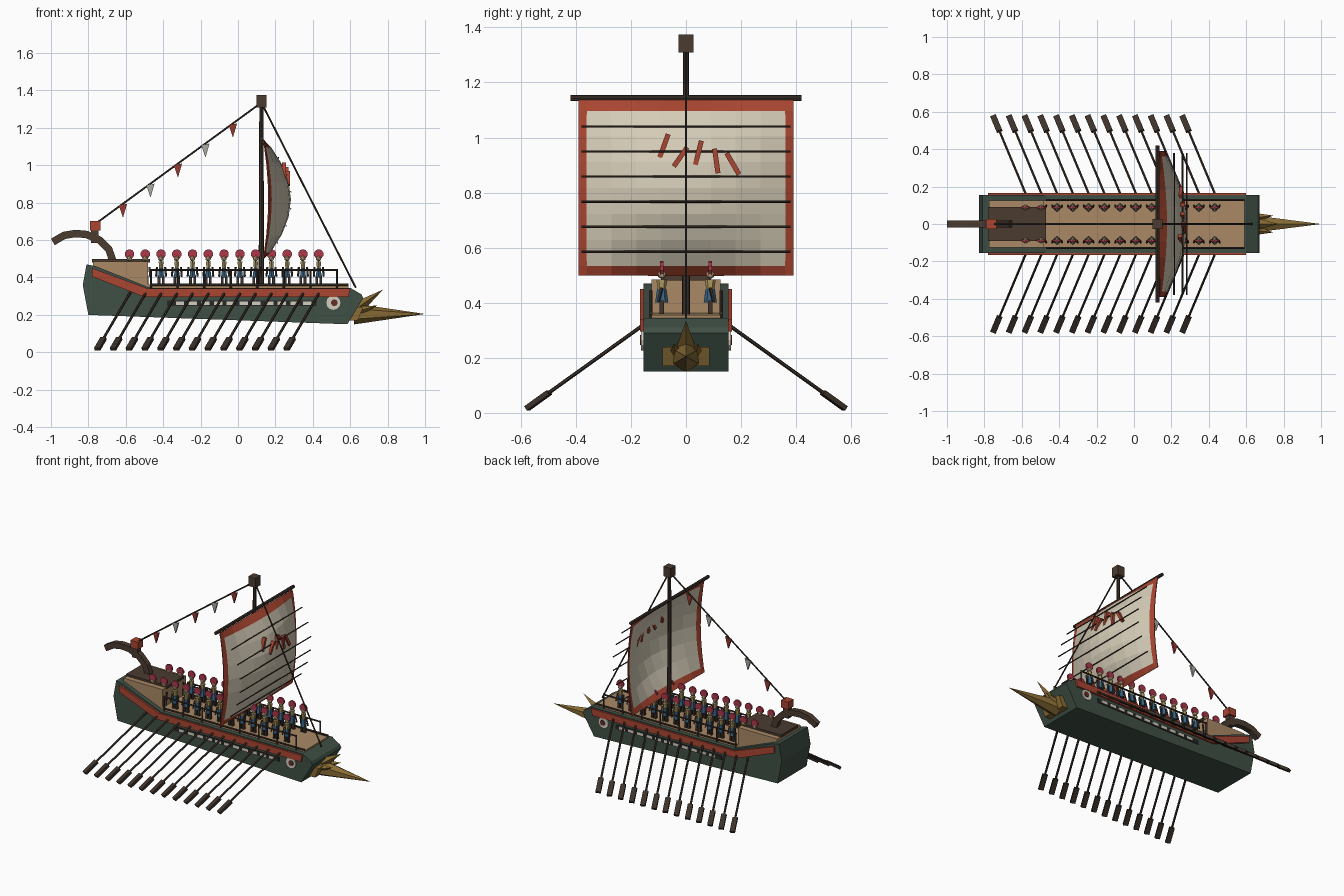
import bpy, bmesh, math
from mathutils import Vector, Matrix

if "Cube" in bpy.data.objects:
    bpy.data.objects.remove(bpy.data.objects["Cube"])


def paint(ob, *colours):
    for i, c in enumerate(colours):
        m = bpy.data.materials.new(f"{ob.name}_paint_{i}")
        m.diffuse_color = (*c, 1)
        m.use_nodes = True
        m.node_tree.nodes["Principled BSDF"].inputs["Base Color"].default_value = m.diffuse_color
        ob.data.materials.append(m)


def finish(name, bm, *colours):
    bmesh.ops.recalc_face_normals(bm, faces=bm.faces)
    me = bpy.data.meshes.new(name)
    bm.to_mesh(me)
    bm.free()
    ob = bpy.data.objects.new(name, me)
    bpy.context.collection.objects.link(ob)
    paint(ob, *colours)
    return ob


def box(bm, c, size, rot=None):
    m = Matrix.Translation(c) @ (rot or Matrix()) @ Matrix.Diagonal((*size, 1))
    bmesh.ops.create_cube(bm, size=1, matrix=m)


def rod(bm, p, q, r1, r2=None, n=6, squash=1):
    p, q = Vector(p), Vector(q)
    d = q - p
    m = Matrix.Translation((p + q) / 2) @ d.to_track_quat('Z', 'Y').to_matrix().to_4x4()
    m = m @ Matrix.Diagonal((squash, 1, 1, 1))
    bmesh.ops.create_cone(bm, cap_ends=True, segments=n, radius1=r1,
                          radius2=r1 if r2 is None else r2, depth=d.length, matrix=m)


def prism(bm, pts, y0, y1):
    a = [bm.verts.new((x, y0, z)) for x, z in pts]
    b = [bm.verts.new((x, y1, z)) for x, z in pts]
    bm.faces.new(a)
    bm.faces.new(b[::-1])
    for i in range(len(pts)):
        j = (i + 1) % len(pts)
        bm.faces.new((a[i], b[i], b[j], a[j]))


GREEN, RED, TAN = (.05, .08, .06), (.40, .06, .03), (.40, .25, .13)
WOOD, DARK, CREAM = (.07, .045, .03), (.045, .032, .024), (.66, .60, .47)
GOLD, WHITE, BLACK = (.25, .15, .035), (.65, .62, .52), (.02, .02, .02)

# hull with raised stern
bm = bmesh.new()
prism(bm, [(-.81, .47), (-.83, .36), (-.80, .20), (.585, .15), (.67, .29), (.66, .31),
           (.60, .345), (-.47, .345), (-.76, .46)], -.155, .155)
finish("hull", bm, GREEN)

# deck, with the raised stern platform
bm = bmesh.new()
prism(bm, [(-.775, .40), (-.775, .485), (-.48, .485), (-.48, .362), (.59, .355), (.59, .30), (-.48, .30)], -.125, .125)
finish("deck", bm, TAN)
bm = bmesh.new()
box(bm, (-.625, 0, .49), (.31, .18, .018))
finish("stern_platform", bm, WOOD)

# red side wales, port strips, eyes
bm = bmesh.new()
strip, ports, eyes, pupils = (bmesh.new() for _ in range(4))
for s in (-1, 1):
    prism(bm, [(-.78, .45), (-.48, .34), (.60, .34), (.59, .295), (-.50, .295), (-.78, .405)],
          s * .135, s * .167)
    box(strip, (.02, s * .156, .262), (.80, .006, .03))
    for i in range(11):
        box(ports, (-.31 + i * .068, s * .158, .262), (.045, .007, .018))
    rod(eyes, (.51, s * .15, .265), (.51, s * .163, .265), .038, n=12)
    rod(pupils, (.515, s * .15, .265), (.515, s * .167, .265), .018, n=10)
finish("side_wales", bm, RED)
finish("port_strip", strip, BLACK)
finish("port_marks", ports, WHITE)
finish("bow_eyes", eyes, WHITE)
finish("bow_eye_pupils", pupils, (.12, .03, .02))

# bronze ram
bm = bmesh.new()
prism(bm, [(.59, .17), (.64, .17), (.67, .24), (.63, .24)], -.085, .085)
rod(bm, (.62, 0, .205), (1.0, 0, .205), .056, 0, n=6)
rod(bm, (.60, 0, .21), (.775, 0, .335), .045, 0, n=4)
for s in (-1, 1):
    rod(bm, (.61, s * .03, .21), (.745, s * .045, .25), .035, 0, n=4)
finish("ram", bm, GOLD)

# oars swept aft, one bank per side
bm = bmesh.new()
for s in (-1, 1):
    for i in range(13):
        o = Vector((.0843 * i, 0, 0))
        a, b = Vector((-.57, s * .14, .33)) + o, Vector((-.752, s * .575, .018)) + o
        rod(bm, a, b, .007)
        d = (b - a).normalized()
        side = d.cross(Vector((0, 0, 1))).normalized()
        r = Matrix((side, d, side.cross(d))).transposed().to_4x4()
        box(bm, b - d * .05, (.032, .105, .018), r)
finish("oars", bm, DARK)

# deck railings
bm = bmesh.new()
for s in (-1, 1):
    y = s * .128
    rod(bm, (-.47, y, .44), (.53, y, .44), .006)
    rod(bm, (-.47, y, .362), (.59, y, .362), .007)
    for i in range(8):
        x = -.465 + i * .142
        rod(bm, (x, y, .34), (x, y, .445), .006, n=4)
finish("railings", bm, DARK)

# crew: slim figures in two rows with flat crests
legs, tunic, chest, head, crest = (bmesh.new() for _ in range(5))
for s in (-1, 1):
    for i in range(13):
        x, y = -.58 + i * .0843, s * .088
        for k in (-.011, .011):
            box(legs, (x + k, y, .385), (.014, .016, .05))
            rod(legs, (x + k * 2, y, .455), (x + k * 2.4, y + s * .012, .405), .006, n=4)
        rod(tunic, (x, y, .40), (x, y, .45), .024, .017, n=6, squash=.75)
        rod(chest, (x, y, .445), (x, y, .485), .014, .02, n=6, squash=.75)
        bmesh.ops.create_icosphere(head, subdivisions=1, radius=.017,
                                   matrix=Matrix.Translation((x, y, .502)))
        rod(crest, (x, y - .006, .525), (x, y + .006, .525), .026, n=10)
finish("crew_legs", legs, DARK)
finish("crew_tunics", tunic, (.04, .13, .24))
finish("crew_chests", chest, (.45, .34, .12))
finish("crew_heads", head, (.55, .38, .22))
finish("crew_crests", crest, (.42, .04, .07))

# mast, yard and masthead
MX = .125
bm = bmesh.new()
rod(bm, (MX, 0, .34), (MX, 0, 1.33), .015, .011, n=8)
rod(bm, (MX, -.42, 1.143), (MX, .42, 1.143), .011, n=8)
finish("mast_and_yard", bm, DARK)
bm = bmesh.new()
box(bm, (MX, 0, 1.342), (.054, .054, .066))
finish("masthead_box", bm, WOOD)


# billowing sail with red border faces
def bulge(y, z):
    v = (z - .50) / .635
    return .135 + .145 * math.sin(math.pi * max(0, min(1, v))) ** .8 * (.2 + .8 * math.cos(math.pi * y / .78))


ys = [-.39, -.36] + [-.36 + .09 * i for i in range(1, 8)] + [.36, .39]
zs = [.50, .535] + [.535 + .094 * i for i in range(1, 6)] + [1.095, 1.135]
bm = bmesh.new()
g = [[bm.verts.new((bulge(y, z), y, z)) for y in ys] for z in zs]
for j in range(len(zs) - 1):
    for i in range(len(ys) - 1):
        f = bm.faces.new((g[j][i], g[j][i + 1], g[j + 1][i + 1], g[j + 1][i]))
        f.material_index = int(i in (0, len(ys) - 2) or j in (0, len(zs) - 2))
sail = finish("sail", bm, CREAM, RED)
mod = sail.modifiers.new("thickness", 'SOLIDIFY')
mod.thickness, mod.offset = .006, 0

# straight battens across the sail
bm = bmesh.new()
for i in range(6):
    z = .585 + .091 * i
    x = bulge(0, z) + .005
    rod(bm, (x, -.38, z), (x, .38, z), .004)
finish("sail_battens", bm, DARK)

# red slashes on the sail
bm = bmesh.new()
for y, z, a, l in ((-.08, .97, -20, .09), (-.02, .93, -35, .085), (.045, .945, -14, .09),
                   (.11, .915, 8, .09), (.17, .905, 30, .09)):
    box(bm, (bulge(y, z) + .004, y, z), (.022, .018, l), Matrix.Rotation(math.radians(a), 4, 'X'))
finish("sail_slashes", bm, RED)

# stays
bm = bmesh.new()
A, B = Vector((MX, 0, 1.335)), Vector((-.765, 0, .685))
rod(bm, A, (.63, 0, .345), .005)
rod(bm, A, B, .005)
finish("stays", bm, DARK)

# pennants on the back stay
reds, pale = bmesh.new(), bmesh.new()
for i in range(5):
    x = -.615 + i * .147
    z = B.z + (A.z - B.z) * (x - B.x) / (A.x - B.x)
    prism(pale if i % 2 else reds, [(x - .022, z - .01), (x + .022, z), (x, z - .075)], -.006, .006)
finish("red_pennants", reds, (.30, .04, .03))
finish("pale_pennants", pale, (.40, .40, .37))

# curved stern ornament
bm = bmesh.new()
path = [(-.67, .49), (-.69, .55), (-.74, .60), (-.81, .63), (-.87, .635), (-.93, .625), (-.99, .59)]
outer, inner = [], []
for i, p in enumerate(path):
    a, b = path[max(i - 1, 0)], path[min(i + 1, len(path) - 1)]
    t = Vector((b[0] - a[0], b[1] - a[1])).normalized() * .02
    outer.append((p[0] + t.y, p[1] - t.x))
    inner.append((p[0] - t.y, p[1] + t.x))
prism(bm, outer + inner[::-1], -.018, .018)
box(bm, (-.765, 0, .625), (.04, .04, .08))
finish("stern_ornament", bm, WOOD)
bm = bmesh.new()
box(bm, (-.763, 0, .677), (.056, .056, .05))
finish("stern_lantern", bm, RED)
